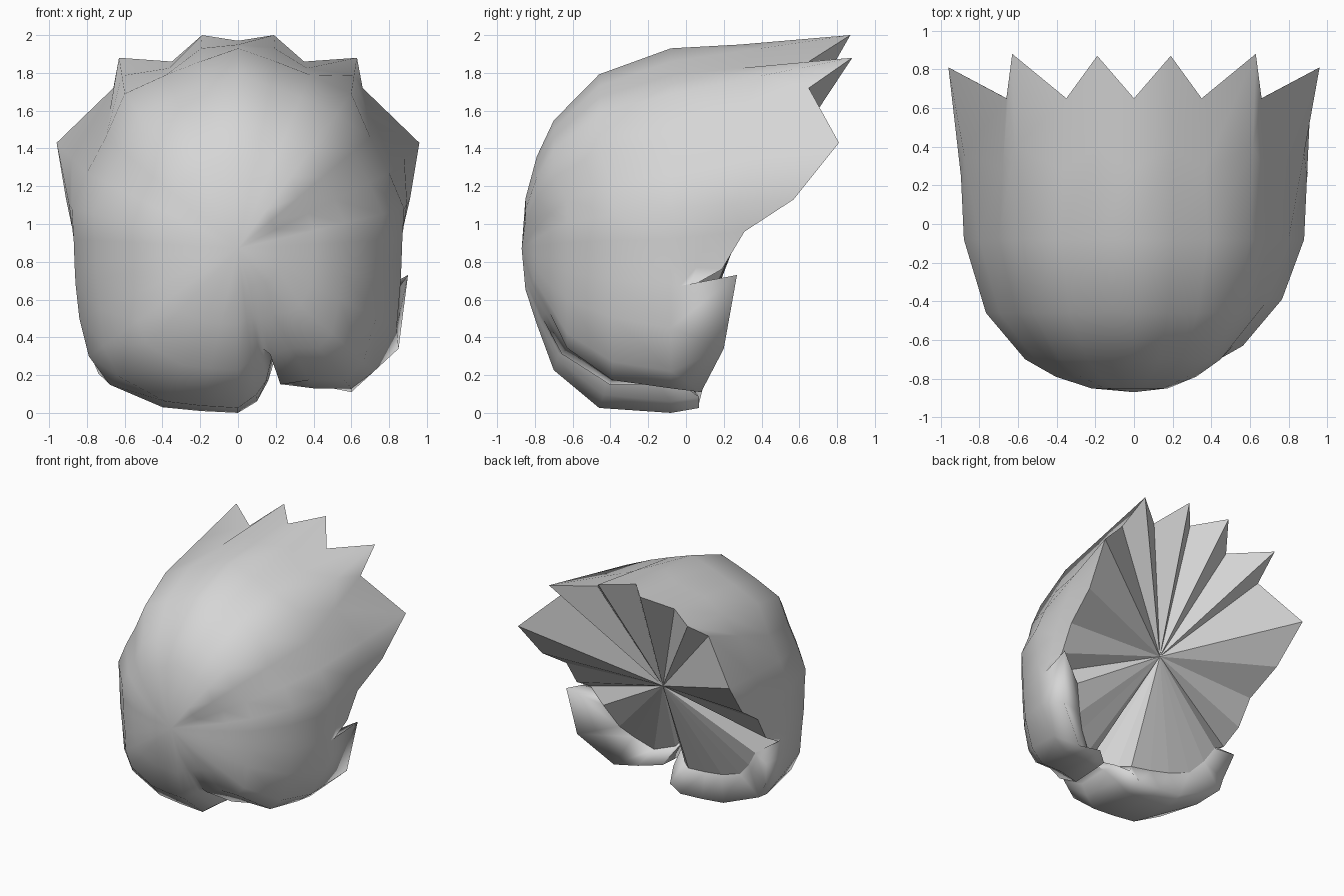
import bpy, bmesh
from mathutils import Vector

cube = bpy.data.objects.get("Cube")
if cube:
    bpy.data.objects.remove(cube)

grey = bpy.data.materials.new("plain_grey")
grey.use_nodes = True
grey.diffuse_color = (0.67, 0.67, 0.67, 1)
grey.node_tree.nodes["Principled BSDF"].inputs["Base Color"].default_value = grey.diffuse_color

POLE_Z = 0.87      # height of the foremost point
REAR = Vector((0, 0.3, 1.0))    # where the closing fan meets


def finish(bm, name):
    bmesh.ops.recalc_face_normals(bm, faces=bm.faces)
    mesh = bpy.data.meshes.new(name)
    bm.to_mesh(mesh)
    bm.free()
    mesh.materials.append(grey)
    obj = bpy.data.objects.new(name, mesh)
    bpy.context.collection.objects.link(obj)
    return obj


# Crown columns: widest outline (x, z) and spiky rim (x, y, z), top to side
crown = [
    ((0, 1.93), (0, .65, 1.97)),
    ((.2, 1.86), (.19, .87, 2)),
    ((.38, 1.79), (.35, .65, 1.86)),
    ((.6, 1.69), (.63, .88, 1.88)),
    ((.7, 1.46), (.66, .65, 1.72)),
    ((.8, 1.27), (.96, .81, 1.43)),
    ((.88, 1.08), (.91, .57, 1.13)),
    ((.87, .92), (.87, .31, .96)),
    ((.865, .78), (.86, .19, .76)),
    ((.86, .68), (.855, .02, .665)),
]
# Fringe columns, left to right: outline (x, z) and inner rim (x, y, z)
fringe = [
    ((.84, .45), (.66, .13, .6)),
    ((.72, .22), (.57, .05, .42)),
    ((.6, .13), (.49, -.02, .33)),
    ((.4, .13), (.36, -.1, .23)),
    ((.24, .15), (.25, -.22, .24)),
    ((.2, .3), (.2, -.3, .31)),
    ((.16, .17), (.16, -.22, .25)),
    ((.1, .06), (.08, -.1, .2)),
    ((0, 0), (0, -.03, .2)),
    ((-.2, .01), (-.17, -.01, .22)),
    ((-.4, .03), (-.33, .01, .25)),
    ((-.68, .15), (-.51, .03, .31)),
    ((-.79, .3), (-.62, .07, .43)),
    ((-.84, .5), (-.7, .1, .56)),
]
# Trailing edges swept back into pointed locks, or drawn into the parting
trailing = {0: (.9, .27, .73), 1: (.85, .2, .34), 2: (.6, .08, .11),
            4: (.25, -.05, .15), 5: (.2, -.32, .3), 6: (.15, -.05, .17),
            11: (-.74, .11, .21), 12: (-.79, .09, .33), 13: (-.84, .16, .53)}
# Ring scale and depth from the front pole to the widest section
rings = [(.25, -.85), (.46, -.79), (.64, -.7), (.87, -.46), (1, -.08)]


def scaled(x, z, s):
    return x * s, POLE_Z + (z - POLE_Z) * s


def recede(x, y):
    # the left half lies slightly further back
    return y + min(.07, .25 * max(0, x)) if y < -.1 else y


def front_points(x, z):
    points = []
    for s, y in rings:
        px, pz = scaled(x, z, s)
        points.append(Vector((px, y, pz)))
    return points


def fringe_points(i, x, z):
    points = []
    for s, y in rings:
        if .5 < s < 1:
            s += .1 * max(0, 1 - z / .45)
        # the parting only opens near the lower edge
        if 4 <= i <= 6:
            px, pz = scaled(x, .08, s)
            pz = max(pz, z)
            y = min(y, (-.2, -.36, -.2)[i - 4])
        else:
            px, pz = scaled(x, z, s)
        points.append(Vector((px, recede(px, y), pz)))
    return points


columns = []
for (x, z), rim in crown:
    front = front_points(x, z)
    rim = Vector(rim)
    columns.append(front + [front[-1].lerp(rim, .5), rim])
right_side = [[Vector((-p.x, p.y, p.z)) for p in col] for col in columns[:0:-1]]
for col in columns[5:]:
    for p in col[:4]:
        p.y = recede(p.x, p.y)
for i, ((x, z), rim) in enumerate(fringe):
    mx, mz = scaled(x, z, .97)
    curl = Vector(trailing.get(i, (mx, .07, mz)))
    columns.append(fringe_points(i, x, z) + [curl, Vector(rim)])
columns += right_side

# Hair shell, smooth outside
bm = bmesh.new()
pole = bm.verts.new((0, -.87, POLE_Z))
grid = [[bm.verts.new(p) for p in col] for col in columns]
for a, b in zip(grid, grid[1:] + grid[:1]):
    bm.faces.new((pole, a[0], b[0]))
    for i in range(len(a) - 1):
        bm.faces.new((a[i], a[i + 1], b[i + 1], b[i]))
for f in bm.faces:
    f.smooth = True
finish(bm, "hair_shell")

# Flat pleated fan closing the rear
bm = bmesh.new()
hub = bm.verts.new(REAR)
edge = [bm.verts.new(col[-1]) for col in columns]
for a, b in zip(edge, edge[1:] + edge[:1]):
    bm.faces.new((hub, b, a))
finish(bm, "rear_fan")
